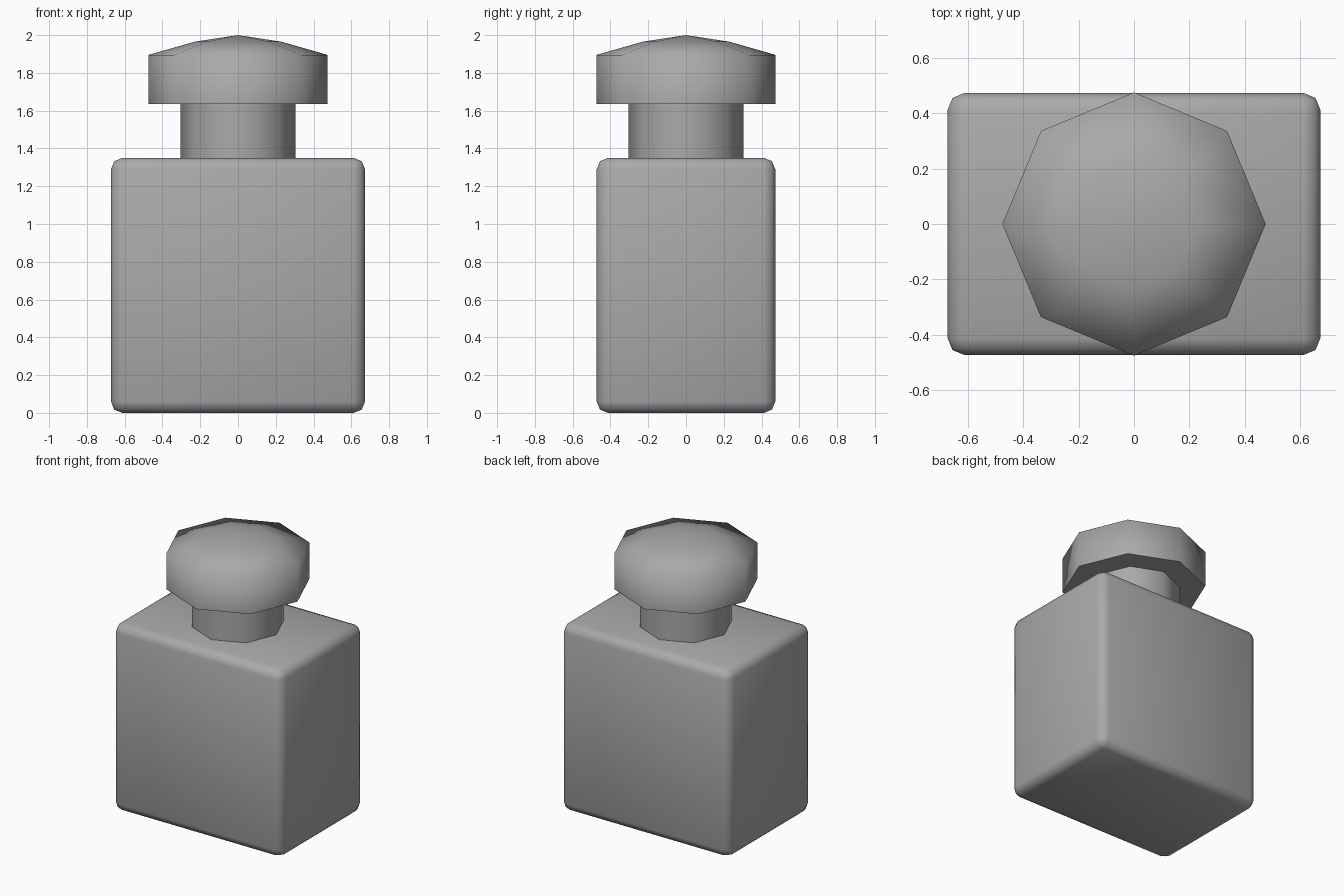
import bpy
import bmesh
from math import cos, sin, tau, radians

default = bpy.data.objects.get("Cube")
if default:
    bpy.data.objects.remove(default, do_unlink=True)

grey = bpy.data.materials.new("plain grey")
grey.use_nodes = True
colour = (0.4, 0.4, 0.4, 1)
grey.diffuse_color = colour
grey.node_tree.nodes["Principled BSDF"].inputs["Base Color"].default_value = colour


def finish(bm, name):
    """Turn a bmesh into a smooth grey object, sharp only at near right angles."""
    bmesh.ops.recalc_face_normals(bm, faces=bm.faces[:])
    mesh = bpy.data.meshes.new(name)
    bm.to_mesh(mesh)
    bm.free()
    obj = bpy.data.objects.new(name, mesh)
    bpy.context.collection.objects.link(obj)
    mesh.materials.append(grey)
    bpy.ops.object.select_all(action="DESELECT")
    obj.select_set(True)
    bpy.context.view_layer.objects.active = obj
    bpy.ops.object.shade_smooth_by_angle(angle=radians(80))
    return obj


def turned(name, profile, apex=None, sides=8):
    """Stack rings of (radius, height), closed below and by a point or cap above."""
    bm = bmesh.new()
    rings = [[bm.verts.new((r * cos(tau * i / sides), r * sin(tau * i / sides), z))
              for i in range(sides)] for r, z in profile]
    for low, high in zip(rings, rings[1:]):
        for i in range(sides):
            j = (i + 1) % sides
            bm.faces.new((low[i], low[j], high[j], high[i]))
    bm.faces.new(rings[0][::-1])
    top = rings[-1]
    if apex is None:
        bm.faces.new(top)
    else:
        tip = bm.verts.new((0, 0, apex))
        for i in range(sides):
            bm.faces.new((top[i], top[(i + 1) % sides], tip))
    return finish(bm, name)


# Bottle body: a box with rounded edges
bm = bmesh.new()
bmesh.ops.create_cube(bm, size=1)
for v in bm.verts:
    v.co = (v.co.x * 1.345, v.co.y * 0.945, (v.co.z + 0.5) * 1.35)
bmesh.ops.bevel(bm, geom=bm.edges[:], offset=0.06, segments=2,
                profile=0.5, affect="EDGES")
finish(bm, "bottle_body")

# Neck and domed stopper
turned("bottle_neck", [(0.305, 1.33), (0.305, 1.66)])
turned("stopper", [(0.475, 1.635), (0.475, 1.895), (0.23, 1.965)], apex=2.0)
